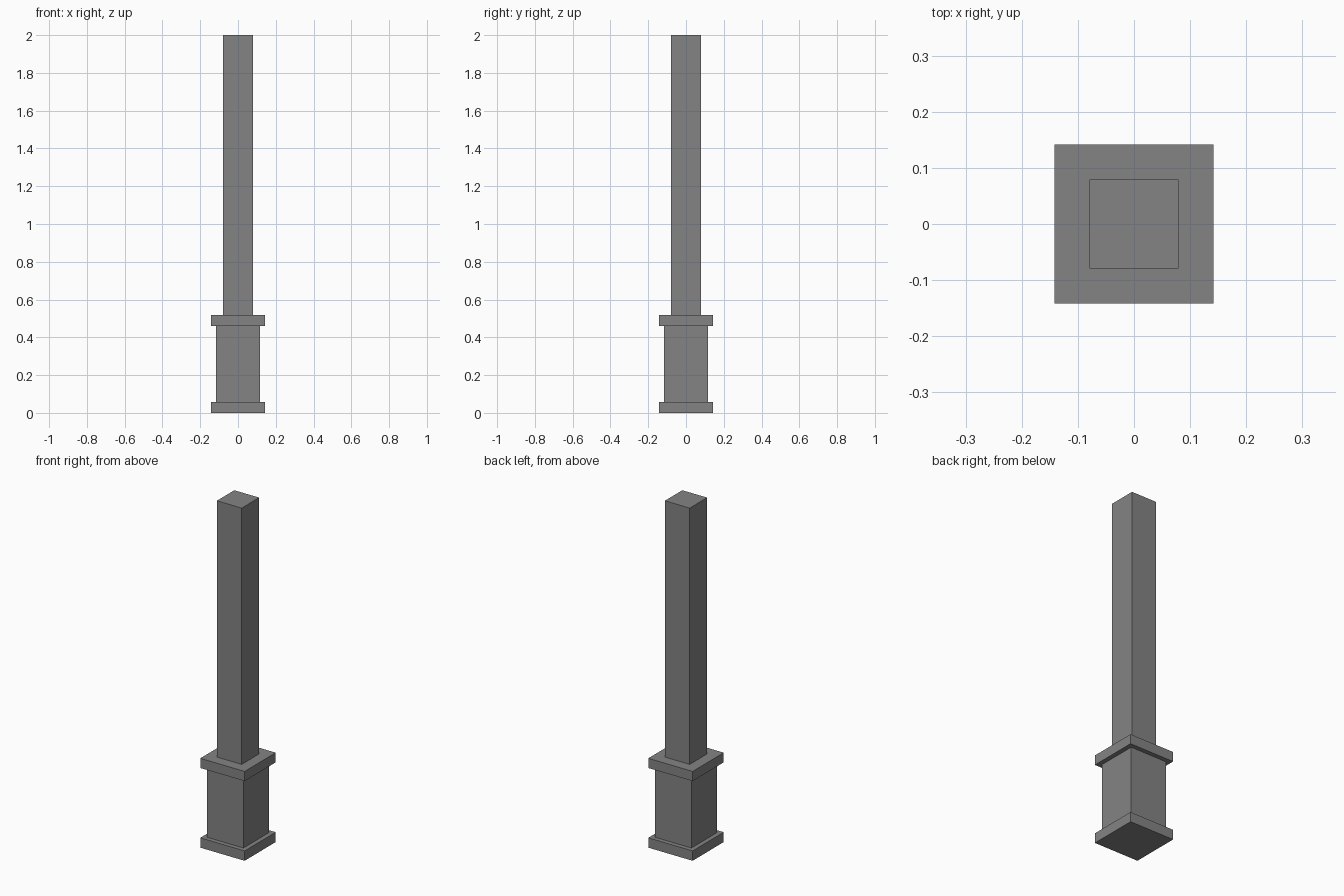
import bpy

default_cube = bpy.data.objects.get("Cube")
if default_cube:
    bpy.data.objects.remove(default_cube, do_unlink=True)

# Single plain grey for the whole post
GREY = (0.23, 0.23, 0.23, 1.0)
grey = bpy.data.materials.new("stone_grey")
grey.use_nodes = True
grey.diffuse_color = GREY
shader = grey.node_tree.nodes["Principled BSDF"]
shader.inputs["Base Color"].default_value = GREY
shader.inputs["Roughness"].default_value = 0.8


def square_block(name, width, bottom, top):
    """Upright square block centred on the z axis."""
    bpy.ops.mesh.primitive_cube_add(size=1, location=(0, 0, (bottom + top) / 2))
    block = bpy.context.object
    block.name = name
    block.scale = (width, width, top - bottom)
    bpy.ops.object.transform_apply(location=False, rotation=False, scale=True)
    block.data.materials.append(grey)
    return block


# Stacked from the ground up
PLINTH_TOP, CAP_BOTTOM, CAP_TOP, HEIGHT = 0.057, 0.461, 0.517, 2.0
square_block("plinth", 0.284, 0, PLINTH_TOP)
square_block("pedestal", 0.232, PLINTH_TOP, CAP_BOTTOM)
square_block("pedestal_cap", 0.284, CAP_BOTTOM, CAP_TOP)
square_block("shaft", 0.159, CAP_TOP, HEIGHT)
